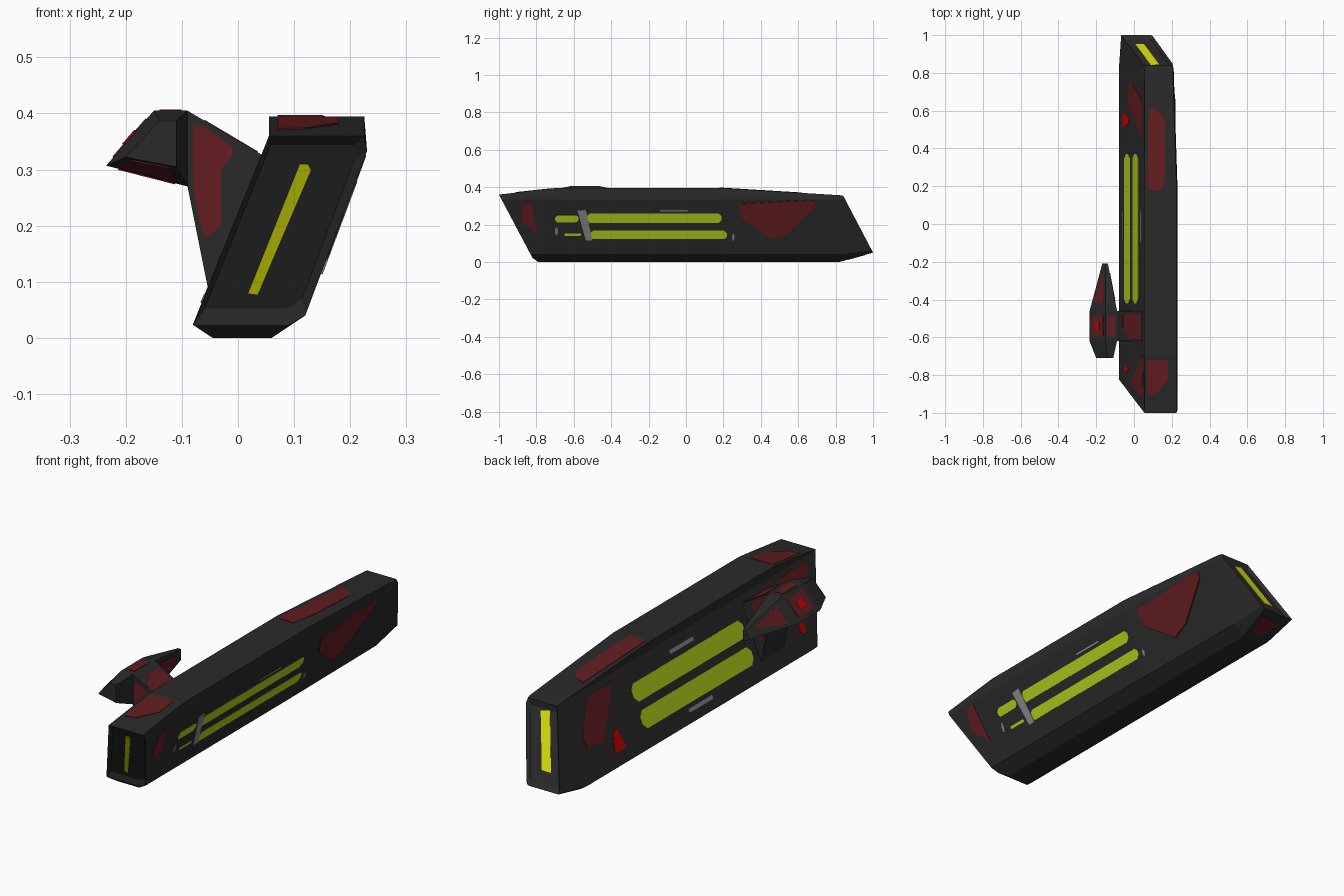
import bpy, bmesh
from mathutils import Vector

if "Cube" in bpy.data.objects:
    bpy.data.objects.remove(bpy.data.objects["Cube"])


def material(name, rgb):
    m = bpy.data.materials.new(name)
    m.diffuse_color = (*rgb, 1)
    m.use_nodes = True
    m.node_tree.nodes["Principled BSDF"].inputs["Base Color"].default_value = m.diffuse_color
    return m


DARK = material("charcoal", (0.023, 0.023, 0.023))
RED = material("dull_red", (0.125, 0.012, 0.014))
BRIGHT = material("bright_red", (0.58, 0.001, 0.001))
LIME = material("lime_side", (0.45, 0.62, 0.012))
YELLOW = material("yellow_end", (0.72, 0.77, 0.003))
GREY = material("grey", (0.25, 0.25, 0.25))


def finish(name, bm, mat):
    bmesh.ops.recalc_face_normals(bm, faces=bm.faces[:])
    me = bpy.data.meshes.new(name)
    bm.to_mesh(me)
    bm.free()
    me.materials.append(mat)
    ob = bpy.data.objects.new(name, me)
    bpy.context.collection.objects.link(ob)
    return ob


def loft(bm, sections):
    """Join matching rings of points, return the two cap faces."""
    rings = [[bm.verts.new(p) for p in s] for s in sections]
    n = len(rings[0])
    for a, b in zip(rings, rings[1:]):
        for i in range(n):
            j = (i + 1) % n
            bm.faces.new((a[i], a[j], b[j], b[i]))
    return bm.faces.new(rings[0]), bm.faces.new(rings[-1])


def plate(name, pts, outward, mat, t=0.0015):
    """Thin painted plate standing on a surface."""
    pts = [Vector(p) for p in pts]
    n = Vector()
    for a, b in zip(pts, pts[1:] + pts[:1]):
        n += a.cross(b)
    n.normalize()
    if n.dot(Vector(outward)) < 0:
        n = -n
    bm = bmesh.new()
    loft(bm, [[p - n * 0.002 for p in pts], [p + n * t for p in pts]])
    finish(name, bm, mat)


# Slanted hull: end planes and surface positions
def front_y(z): return -1 + (0.36 - z) * 0.53
def back_y(z): return 0.84 + (0.355 - z) * 0.525
def taper(y): return max(0, (y - 0.2) / 0.62)


def top_z(y):
    if y < -0.7:
        return 0.362 + (y + 1) / 0.3 * 0.033
    return 0.395 - 0.038 * taper(y)


def section(y):
    t = taper(y)
    z = top_z(y)
    return [(-0.08, y, 0.023), (-0.045, y, 0), (0.06, y, 0), (0.12 - 0.005 * t, y, 0.04),
            (0.23 - 0.02 * t, y, 0.333), (0.225 - 0.02 * t, y, z),
            (0.055, y, z), (0.055, y, 0.355)]


first = [(x, front_y(z), z) for x, z in
         ((-0.08, 0.025), (-0.076, 0.022), (0.09, 0.022), (0.12, 0.04), (0.23, 0.333),
          (0.225, 0.36), (0.055, 0.36), (0.054, 0.357))]
last = [(x, back_y(z), z) for x, z in
        ((-0.068, 0.053), (-0.064, 0.05), (0.088, 0.05), (0.1, 0.062), (0.203, 0.335),
         (0.2, 0.355), (0.054, 0.355), (0.053, 0.352))]
bm = bmesh.new()
caps = loft(bm, [first] + [section(y) for y in (-0.79, -0.7, 0.2, 0.82)] + [last])
# recessed end panels
for cap, into in zip(caps, (Vector((0, 0.883, 0.468)), Vector((0, -0.885, -0.465)))):
    bmesh.ops.inset_individual(bm, faces=[cap], thickness=0.0001)
    c = cap.calc_center_bounds()
    for v in cap.verts:
        v.co = c + (v.co - c) * 0.86 + into * 0.015
finish("hull", bm, DARK)

# Glowing strips in the end panels
plate("front_strip", [(x, front_y(z) + 0.017, z) for x, z in
      ((0.018, 0.08), (0.035, 0.078), (0.13, 0.3), (0.125, 0.31), (0.11, 0.31))], (0, -1, 0), YELLOW)
plate("back_strip", [(x, back_y(z) - 0.017, z) for x, z in
      ((0.006, 0.11), (0.052, 0.11), (0.133, 0.315), (0.09, 0.325))], (0, 1, 0), YELLOW)


# Painted markings on the hull sides and top
def right(y, z):
    t = taper(y)
    k = (z - 0.04) / 0.293
    return ((0.12 - 0.005 * t) * (1 - k) + (0.23 - 0.02 * t) * k, y, z)


def left(y, z): return (-0.08 + (z - 0.023) * 0.4066, y, z)
def top(x, y): return (x, y, top_z(y))


def bar(y0, y1, z0, z1):
    c = (z1 - z0) * 0.3
    return [(y0, z0 + c), (y0 + c, z0), (y1 - c, z0), (y1, z0 + c),
            (y1, z1 - c), (y1 - c, z1), (y0 + c, z1), (y0, z1 - c)]


RIGHT_MARKS = [
    ("upper_bar", LIME, bar(-0.53, 0.19, 0.209, 0.259)),
    ("lower_bar", LIME, bar(-0.51, 0.22, 0.122, 0.168)),
    ("upper_dash", LIME, bar(-0.7, -0.575, 0.212, 0.25)),
    ("lower_dash", LIME, bar(-0.65, -0.56, 0.14, 0.153)),
    ("clamp", GREY, [(-0.58, 0.275), (-0.535, 0.28), (-0.5, 0.115), (-0.535, 0.115)]),
    ("top_line", GREY, bar(-0.14, 0.01, 0.272, 0.28)),
    ("end_dot", GREY, bar(0.245, 0.26, 0.115, 0.15)),
    ("front_dot", GREY, bar(-0.7, -0.685, 0.145, 0.185)),
    ("front_patch", RED, [(-0.88, 0.31), (-0.83, 0.325), (-0.79, 0.14), (-0.88, 0.22)]),
    ("back_patch", RED, [(0.28, 0.31), (0.66, 0.332), (0.69, 0.325), (0.69, 0.295),
                         (0.54, 0.15), (0.46, 0.12), (0.3, 0.23)]),
]
LEFT_MARKS = [
    ("upper_bar", LIME, bar(-0.42, 0.37, 0.203, 0.277)),
    ("lower_bar", LIME, bar(-0.42, 0.37, 0.095, 0.169)),
    ("top_line", GREY, bar(-0.1, 0.07, 0.3, 0.316)),
    ("bottom_line", GREY, bar(-0.1, 0.07, 0.062, 0.078)),
    ("back_patch", RED, [(0.74, 0.15), (0.75, 0.2), (0.65, 0.325), (0.47, 0.325), (0.63, 0.14)]),
    ("back_spot", BRIGHT, [(0.51, 0.075), (0.59, 0.075), (0.56, 0.15), (0.53, 0.155)]),
    ("front_patch", RED, [(-0.83, 0.17), (-0.7, 0.33), (-0.93, 0.34)]),
    ("front_spot", BRIGHT, bar(-0.785, -0.75, 0.09, 0.15)),
]
for side, marks, fn, n in (("right", RIGHT_MARKS, right, (1, 0, 0)), ("left", LEFT_MARKS, left, (-1, 0, 0))):
    for name, mat, pts in marks:
        t = 0.003 if mat == GREY else 0.004 if (side, name) == ("right", "back_patch") else 0.0015
        plate(side + "_" + name, [fn(*p) for p in pts], n, mat, t)
plate("top_back_patch", [top(*p) for p in ((0.07, 0.2), (0.08, 0.18), (0.15, 0.18), (0.165, 0.3),
      (0.16, 0.56), (0.13, 0.6), (0.08, 0.62))], (0, 0, 1), RED, 0.002)
plate("top_front_patch", [top(*p) for p in ((0.07, -0.72), (0.18, -0.72), (0.18, -0.82),
      (0.12, -0.9), (0.07, -0.91))], (0, 0, 1), RED)
plate("back_bevel_patch", [(-0.02, 0.865, 0.0125), (0.05, 0.865, 0.0125),
      (0.06, 0.955, 0.0375), (-0.03, 0.955, 0.0375)], (0, 0, -1), RED)

# Arm joining the side pod to the hull
arm = [(-0.09, 0.405), (0.05, 0.322), (-0.05, 0.07), (-0.09, 0.27)]
bm = bmesh.new()
loft(bm, [[(x, y, z) for x, z in arm] for y in (-0.62, -0.46)])
finish("pod_arm", bm, DARK)
for name, y, n in (("front", -0.62, -1), ("back", -0.46, 1)):
    plate("arm_%s_patch" % name, [(x, y, z) for x, z in
          ((-0.08, 0.38), (-0.06, 0.376), (-0.01, 0.34), (-0.01, 0.325), (-0.03, 0.3),
           (-0.03, 0.2), (-0.055, 0.18), (-0.065, 0.19), (-0.08, 0.27))], (0, n, 0), RED)
plate("arm_top_patch", [(x, y, 0.405 - (x + 0.09) * 0.593) for x, y in
      ((-0.06, -0.48), (0.035, -0.47), (0.035, -0.61), (-0.03, -0.61), (-0.06, -0.55))], (0, 0, 1), RED)

# Side pod with a long pointed tail
mid = [(-0.15, 0.405), (-0.09, 0.405), (-0.09, 0.27), (-0.235, 0.307)]
nose = [(-0.14, 0.387), (-0.11, 0.387), (-0.11, 0.305), (-0.2, 0.322)]
tail = [(-0.152, 0.35), (-0.138, 0.35), (-0.138, 0.3), (-0.168, 0.312)]
pod = [[(x, y, z) for x, z in prof] for prof, y in
       ((nose, -0.71), (mid, -0.62), (mid, -0.46), (tail, -0.21))]
bm = bmesh.new()
loft(bm, pod)
finish("side_pod", bm, DARK)


def pod_patch(name, ring, side, outward, scale, mat=RED, t=0.002):
    a, b = pod[ring], pod[ring + 1]
    k = (side + 1) % 4
    quad = [Vector(p) for p in (a[side], a[k], b[k], b[side])]
    c = sum(quad, Vector()) / 4
    plate(name, [c + (p - c) * scale for p in quad], outward, mat, t)


pod_patch("pod_top_patch", 1, 0, (0, 0, 1), 0.65)
pod_patch("pod_outer_patch", 1, 3, (-1, 0, 1), 0.7)
pod_patch("pod_outer_spot", 1, 3, (-1, 0, 1), 0.26, BRIGHT, 0.004)
pod_patch("pod_tail_patch", 2, 3, (-1, 0, 1), 0.65)
pod_patch("pod_inner_patch", 2, 1, (1, 0, 0), 0.6)
pod_patch("pod_chin_patch", 0, 2, (0, -1, -1), 0.75)
pod_patch("pod_belly_patch", 1, 2, (0, 0, -1), 0.7)
